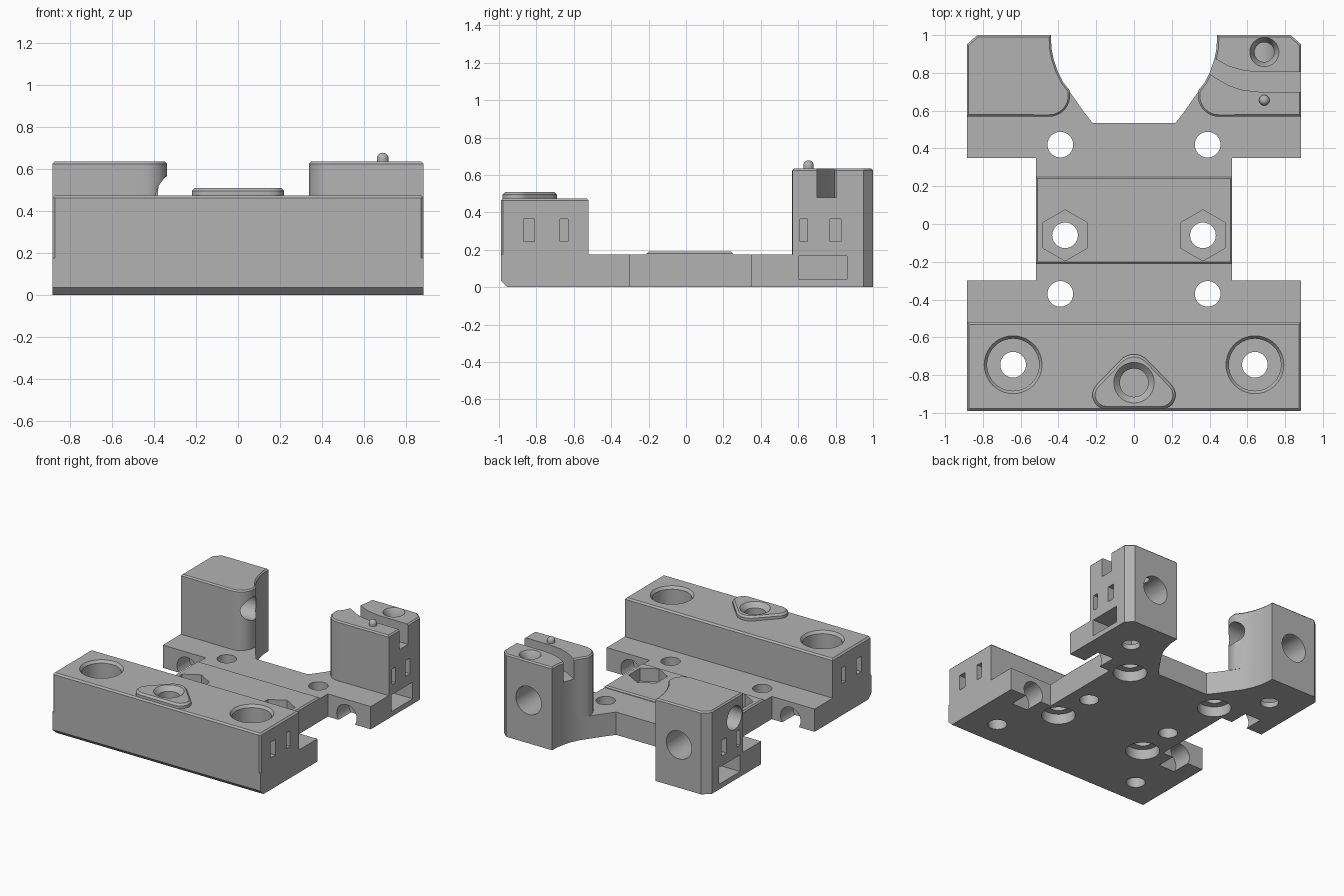
import bpy, bmesh, math
from mathutils import Matrix, Vector

cube = bpy.data.objects.get("Cube")
if cube:
    bpy.data.objects.remove(cube)

GREY = (0.45, 0.45, 0.45, 1)
mat = bpy.data.materials.new("matte_grey")
mat.use_nodes = True
mat.diffuse_color = GREY
bsdf = mat.node_tree.nodes["Principled BSDF"]
bsdf.inputs["Base Color"].default_value = GREY
bsdf.inputs["Roughness"].default_value = 0.7


def finish(name, bm):
    bmesh.ops.recalc_face_normals(bm, faces=bm.faces)
    mesh = bpy.data.meshes.new(name)
    bm.to_mesh(mesh)
    bm.free()
    obj = bpy.data.objects.new(name, mesh)
    mesh.materials.append(mat)
    bpy.context.collection.objects.link(obj)
    return obj


def prism(name, outline, z0, z1, bevel=0.0, front_bevel=0.0):
    """Extrude an outline upward, with optional bevels on top or lower front edge."""
    bm = bmesh.new()
    face = bm.faces.new([bm.verts.new((x, y, z0)) for x, y in outline])
    out = bmesh.ops.extrude_face_region(bm, geom=[face])
    for v in out["geom"]:
        if isinstance(v, bmesh.types.BMVert):
            v.co.z = z1
    ymin = min(y for x, y in outline)
    for size, z, test in ((bevel, z1, lambda v: True),
                          (front_bevel, z0, lambda v: v.co.y < ymin + 0.001)):
        if size:
            edges = [e for e in bm.edges
                     if all(abs(v.co.z - z) < 1e-4 and test(v) for v in e.verts)]
            bmesh.ops.bevel(bm, geom=edges, offset=size, segments=1,
                            affect='EDGES', clamp_overlap=True)
    return finish(name, bm)


def box(x0, x1, y0, y1, z0, z1, name="cutter"):
    return prism(name, [(x0, y0), (x1, y0), (x1, y1), (x0, y1)], z0, z1)


def rod(start, end, r1, r2=None, sides=40, name="cutter"):
    """Cylinder or cone between two points."""
    a, b = Vector(start), Vector(end)
    turn = (b - a).to_track_quat('Z', 'Y').to_matrix().to_4x4()
    bm = bmesh.new()
    bmesh.ops.create_cone(bm, cap_ends=True, segments=sides, radius1=r1,
                          radius2=r1 if r2 is None else r2, depth=(b - a).length,
                          matrix=Matrix.Translation((a + b) / 2) @ turn)
    return finish(name, bm)


def hole(x, y, z0, z1, r, sides=40):
    return rod((x, y, z0), (x, y, z1), r, sides=sides)


def arc(cx, cy, r, a0, a1, n=10):
    angles = [math.radians(a0 + (a1 - a0) * i / n) for i in range(n + 1)]
    return [(cx + r * math.cos(a), cy + r * math.sin(a)) for a in angles]


def mirror(points):
    return [(-x, y) for x, y in reversed(points)]


def cut(part, cutters):
    """Subtract the cutters, then bake the result and drop them."""
    for c in cutters:
        c.hide_render = True
        m = part.modifiers.new("cut", 'BOOLEAN')
        m.operation, m.solver, m.object = 'DIFFERENCE', 'EXACT', c
    graph = bpy.context.evaluated_depsgraph_get()
    mesh = bpy.data.meshes.new_from_object(part.evaluated_get(graph))
    part.modifiers.clear()
    part.data = mesh
    for c in cutters:
        bpy.data.objects.remove(c)


# Shared sizes
W, FRONT, BASE, BAR, TOP = 0.885, -0.99, 0.175, 0.475, 0.635
SIDES = (-1, 1)
rear_curve = [(0.44, 1), (0.437, 0.93), (0.425, 0.87), (0.405, 0.81), (0.375, 0.75)]

# Base plate with side notches and the flared rear opening
half = [(W, FRONT), (W, -0.3), (0.52, -0.3), (0.52, 0.35), (W, 0.35), (W, 0.95),
        (0.83, 1)] + rear_curve + [(0.34, 0.7), (0.27, 0.6), (0.22, 0.535)]
base = prism("base_plate", half + mirror(half), 0, BASE, front_bevel=0.036)
cuts = []
for s in SIDES:
    for y in (0.42, -0.37):                       # screw holes, counterbored below
        cuts += [hole(s * 0.39, y, -0.1, 0.3, 0.068), hole(s * 0.39, y, -0.1, 0.08, 0.12)]
    cuts += [hole(s * 0.365, -0.06, -0.1, 0.3, 0.068),
             hole(s * 0.365, -0.06, 0.09, 0.3, 0.135, 6),
             hole(s * 0.64, -0.745, -0.1, 0.3, 0.068),
             hole(s * 0.64, 0.73, -0.1, 0.1, 0.065)]
    # nut pocket in the outer side
    x0, x1 = sorted((s * 0.53, s * 1.0))
    cuts.append(box(x0, x1, 0.605, 0.86, 0.04, 0.168))
    # round grooves under the ears
    for y0, y1 in ((-0.45, -0.2), (0.25, 0.5)):
        cuts.append(rod((s * 0.68, y0, 0.05), (s * 0.68, y1, 0.05), 0.085))
cut(base, cuts)

# Raised centre pad with hexagonal nut recesses
pad = prism("centre_pad", [(-0.52, -0.21), (0.52, -0.21), (0.52, 0.25), (-0.52, 0.25)],
            BASE, 0.19, bevel=0.01)
cut(pad, [hole(s * 0.365, -0.06, 0.1, 0.3, 0.135, 6) for s in SIDES])


def side_slots(s, ranges):
    x0, x1 = sorted((s * 0.79, s * 1.0))
    return [box(x0, x1, y0, y1, 0.245, 0.365) for y0, y1 in ranges]


# Front bar with deep counterbores
c = 0.012
bar = prism("front_bar", [(-W + c, FRONT), (W - c, FRONT), (W, FRONT + c), (W, -0.52),
                          (-W, -0.52), (-W, FRONT + c)], BASE, BAR, bevel=c)
cuts = [hole(0, -0.84, 0.3, 0.6, 0.075)]
for s in SIDES:
    cuts += [hole(s * 0.64, -0.745, 0.1, 0.6, 0.068),
             hole(s * 0.64, -0.745, 0.2, 0.6, 0.138),
             rod((s * 0.64, -0.745, 0.455), (s * 0.64, -0.745, 0.48), 0.138, 0.157)]
    cuts += side_slots(s, ((-0.87, -0.81), (-0.675, -0.63)))
cut(bar, cuts)

# Rounded triangular boss on the bar
corner = arc(0.145, -0.905, 0.075, -90, 45, 8)
crown = arc(0, -0.79, 0.1, 45, 135, 8)
boss = prism("triangular_boss", corner + crown + mirror(corner), BAR, 0.51, bevel=0.014)
cut(boss, [hole(0, -0.84, 0.4, 0.6, 0.075),
           rod((0, -0.84, 0.475), (0, -0.84, 0.515), 0.075, 0.112)])

# Rear towers
for s, name in ((-1, "right_tower"), (1, "left_tower")):
    shape = [(W, 0.57), (W, 0.95), (0.83, 1)] + rear_curve + arc(0.45, 0.68, 0.112, 165, 270)
    if s < 0:
        shape = mirror(shape)
    tower = prism(name, shape, BASE, TOP, bevel=0.01)
    cuts = [rod((s * 0.64, 0.74, 0.33), (s * 0.64, 1.1, 0.33), 0.108)]
    cuts += side_slots(s, ((0.61, 0.65), (0.77, 0.83)))
    if s < 0:
        # cross hole through the plain tower
        cuts.append(rod((-1, 0.675, 0.48), (-0.2, 0.675, 0.48), 0.09))
    else:
        # curved slot and set-screw hole in the slotted tower
        slot = [(1, 0.70), (0.66, 0.70), (0.57, 0.71), (0.5, 0.735), (0.43, 0.775),
                (0.3, 0.86), (0.3, 0.96), (0.43, 0.875), (0.5, 0.835), (0.57, 0.815),
                (0.64, 0.805), (1, 0.805)]
        cuts += [prism("cutter", slot, 0.48, 0.8), hole(0.69, 0.91, 0.33, 0.7, 0.052),
                 rod((0.69, 0.91, 0.59), (0.69, 0.91, 0.64), 0.052, 0.08)]
    cut(tower, cuts)

# Small round-topped pin on the slotted tower
bm = bmesh.new()
bmesh.ops.create_uvsphere(bm, u_segments=20, v_segments=10, radius=0.028,
                          matrix=Matrix.Translation((0.69, 0.655, 0.65)))
finish("pin_head", bm)
rod((0.69, 0.655, 0.62), (0.69, 0.655, 0.65), 0.028, sides=20, name="pin_stem")

# Smooth the round walls, keep hard edges
for obj in bpy.context.collection.objects:
    if obj.type == 'MESH' and obj.data.materials and obj.data.materials[0] == mat:
        obj.data.shade_smooth()
        obj.data.set_sharp_from_angle(angle=math.radians(30))
